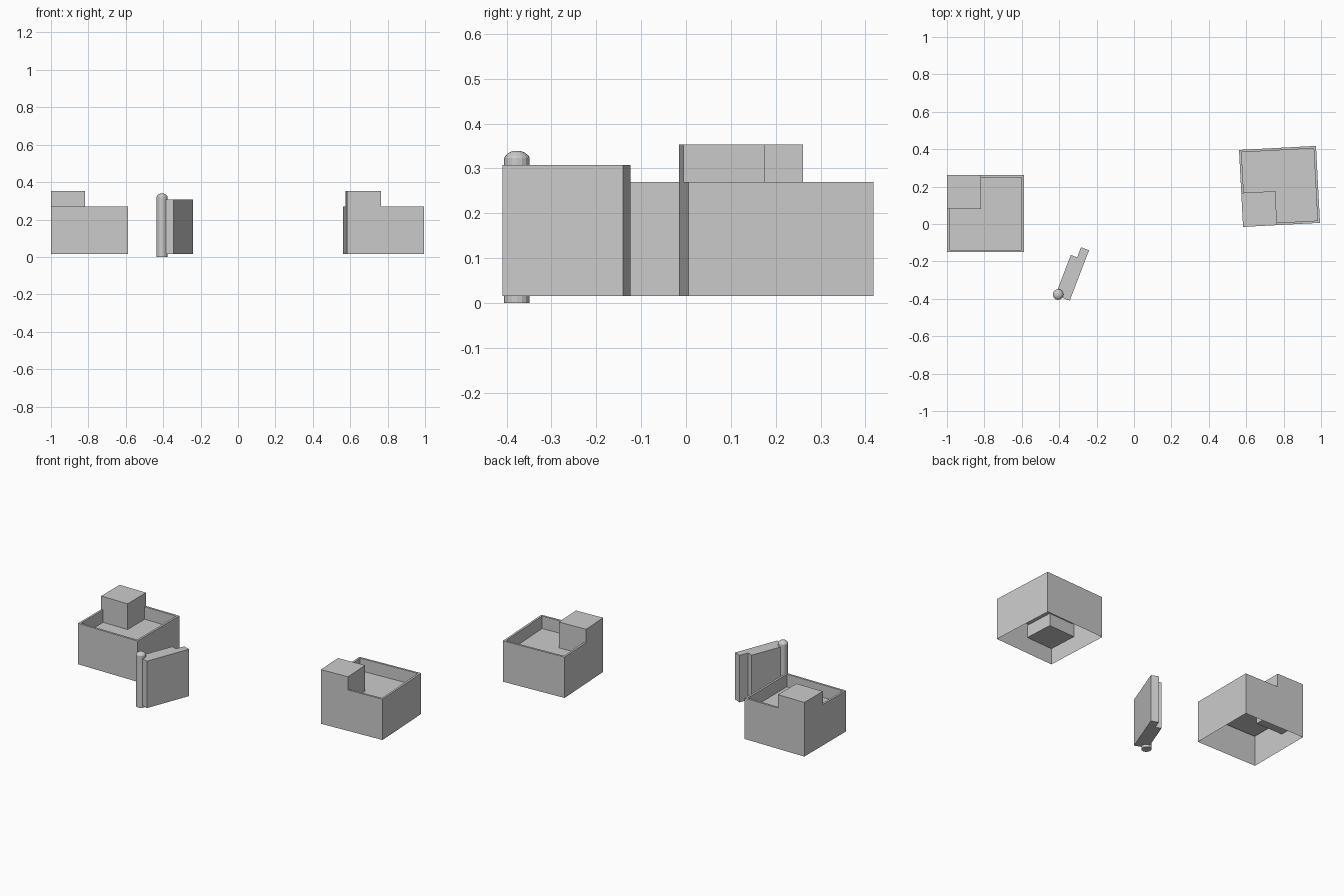
import bpy, bmesh
from math import cos, sin, pi, radians

if "Cube" in bpy.data.objects:
    bpy.data.objects.remove(bpy.data.objects["Cube"])


def make_object(name, bm, loc=(0, 0, 0), rot=0.0):
    mesh = bpy.data.meshes.new(name)
    bm.to_mesh(mesh)
    bm.free()
    ob = bpy.data.objects.new(name, mesh)
    ob.location = loc
    ob.rotation_euler[2] = rot
    bpy.context.collection.objects.link(ob)
    return ob


def loft(rings, cap_start, cap_end):
    """Skin a stack of equal-length point rings."""
    bm = bmesh.new()
    vs = [[bm.verts.new(p) for p in r] for r in rings]
    n = len(vs[0])
    for a, b in zip(vs, vs[1:]):
        for i in range(n):
            j = (i + 1) % n
            bm.faces.new((a[i], a[j], b[j], b[i]))
    if cap_start:
        bm.faces.new(vs[0][::-1])
    if cap_end:
        bm.faces.new(vs[-1])
    return bm


def rect(x0, x1, y0, y1, z):
    return [(x0, y0, z), (x1, y0, z), (x1, y1, z), (x0, y1, z)]


def square(h, z):
    return rect(-h, h, -h, h, z)


HALF, LIP, BASE, TOP, ROOF = 0.206, 0.013, 0.015, 0.27, 0.192


def building(label, loc, rot):
    # open-bottomed walls, parapet rim and sunken roof
    inner = HALF - LIP
    make_object(label + "_walls_and_roof", loft(
        [square(HALF, BASE), square(HALF, TOP), square(inner, TOP), square(inner, ROOF)],
        False, True), loc, rot)
    # corner stair box, passing through the roof
    s = 0.182
    make_object(label + "_stair_box", loft(
        [rect(-HALF, -HALF + s, HALF - s, HALF, z) for z in (0.115, 0.353)],
        True, True), loc, rot)


building("left_block", (-0.794, 0.055, 0), 0)
building("right_block", (0.778, 0.201, 0), radians(93))

# door leaf with a stepped edge, local x along the leaf, y across it
pin = (-0.406, -0.377, 0)
outline = [(-0.008, -0.07), (0.28, -0.07), (0.28, -0.024), (0.222, -0.024),
           (0.222, 0.012), (0.0, 0.012), (0.0, -0.024), (-0.008, -0.024)]
make_object("door_leaf", loft(
    [[(x, y, z) for x, y in outline] for z in (0.015, 0.308)], True, True),
    pin, radians(69))

# hinge post with domed cap
profile = [(0.0285, 0), (0.0285, 0.323), (0.026, 0.328), (0.018, 0.335), (0.008, 0.339)]
N = 16
make_object("hinge_post", loft(
    [[(r * cos(2 * pi * i / N), r * sin(2 * pi * i / N), z) for i in range(N)]
     for r, z in profile], True, True), pin)
